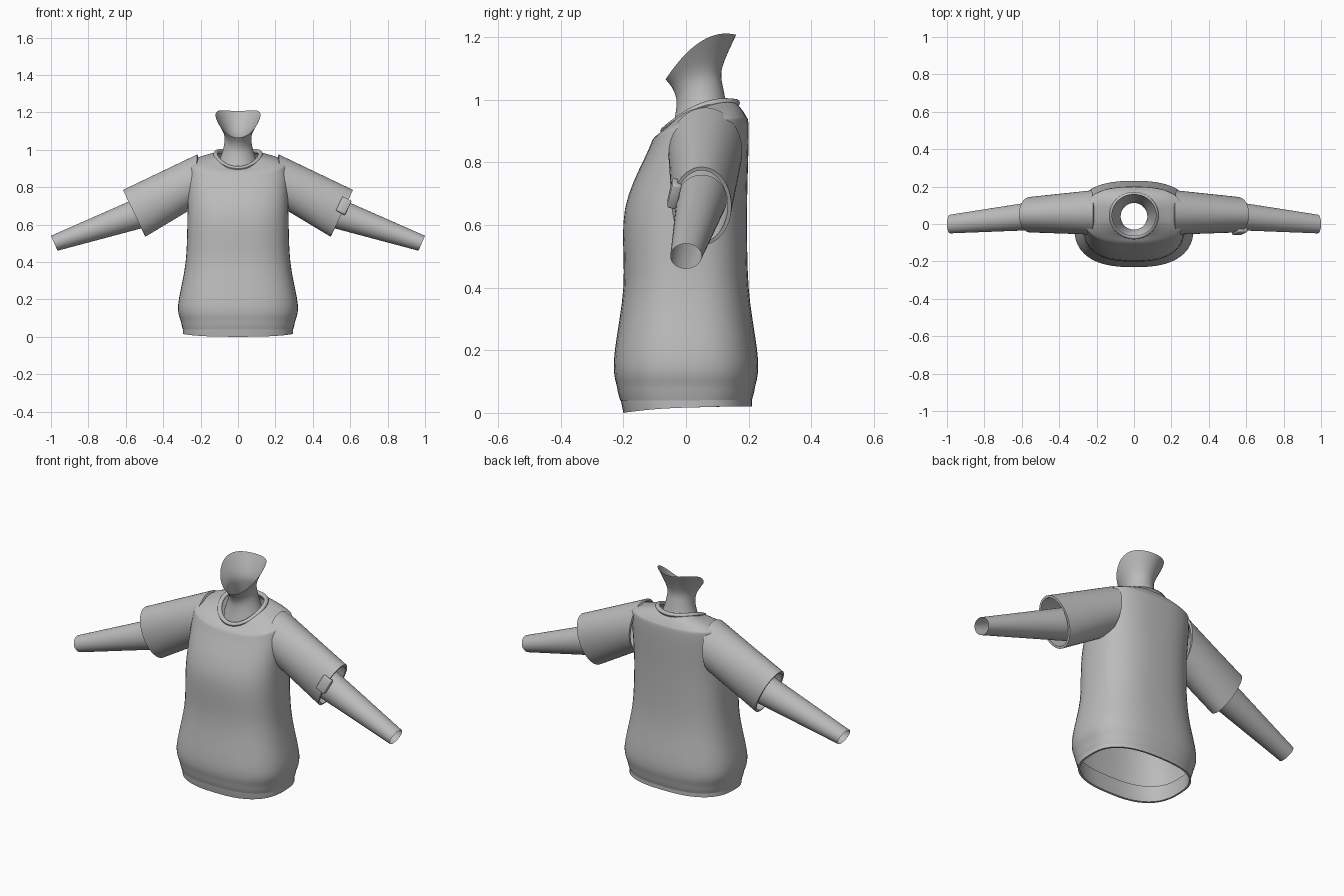
import bpy, bmesh, math
from mathutils import Vector

if "Cube" in bpy.data.objects:
    bpy.data.objects.remove(bpy.data.objects["Cube"], do_unlink=True)

COLOUR = [.5] * 3 + [1]
grey = bpy.data.materials.new("plain grey")
grey.use_nodes = True
grey.diffuse_color = COLOUR
grey.node_tree.nodes["Principled BSDF"].inputs["Base Color"].default_value = COLOUR


def finish(name, bm, thickness=0):
    """Turn a bmesh into a shaded object, with optional cloth thickness."""
    bmesh.ops.recalc_face_normals(bm, faces=bm.faces)
    mesh = bpy.data.meshes.new(name)
    bm.to_mesh(mesh)
    bm.free()
    mesh.materials.append(grey)
    part = bpy.data.objects.new(name, mesh)
    bpy.context.collection.objects.link(part)
    bpy.ops.object.select_all(action='DESELECT')
    part.select_set(True)
    bpy.context.view_layer.objects.active = part
    if thickness:
        cloth = part.modifiers.new("cloth", 'SOLIDIFY')
        cloth.thickness = thickness
        bpy.ops.object.modifier_apply(modifier=cloth.name)
    bpy.ops.object.shade_smooth_by_angle(angle=math.radians(50))
    return part


def loft(name, rings, ring_point, thickness=0, segments=48):
    """Skin a tube over rings; ring_point(ring, cos, sin) gives each point."""
    bm = bmesh.new()
    angles = [math.tau * i / segments for i in range(segments)]
    loops = [[bm.verts.new(ring_point(ring, math.cos(a), math.sin(a))) for a in angles]
             for ring in rings]
    for low, high in zip(loops, loops[1:]):
        for i in range(segments):
            bm.faces.new((low[i - 1], low[i], high[i], high[i - 1]))
    return finish(name, bm, thickness)


def blend(rings, steps=5):
    """Pass a smooth spline through a few key rings."""
    keys = [Vector(ring) for ring in rings]
    padded = [keys[0]] + keys + [keys[-1]]
    result = []
    for before, start, end, after in zip(padded, padded[1:], padded[2:], padded[3:]):
        leave, arrive = (end - before) / 2, (after - start) / 2
        for i in range(steps):
            t = i / steps
            ease = t * t * (3 - 2 * t)
            result.append(start.lerp(end, ease) + leave * t * (1 - t) ** 2
                          - arrive * t * t * (1 - t))
    return result + [keys[-1]]


def level(half_width, half_depth, height):
    return (half_width, -half_depth, half_depth, height, height)


def upright(squareness):
    """Ring: half width, front y, back y, front z, back z."""
    def rounded(value):
        return math.copysign(abs(value) ** (2 / squareness), value)

    def point(ring, c, s):
        half_width, front, back, low, high = ring
        rise = (high - low) * (.5 + s / 2 + .35 * c * c)
        y = (front + back) / 2 + (back - front) / 2 * rounded(s)
        return Vector((half_width * rounded(c), y, low + rise))
    return point


def limb(side):
    """Ring: top x and z, bottom x and z, centre y, half depth."""
    def point(ring, c, s):
        top_x, top_z, bottom_x, bottom_z, centre, depth = ring
        mix = (1 + s) / 2
        x = bottom_x + (top_x - bottom_x) * mix
        z = bottom_z + (top_z - bottom_z) * mix
        return Vector((side * x, centre + depth * c, z))
    return point


def taper(start, end, first=0, steps=6):
    """Even rings between two ends; a negative first extends the root inward."""
    start, end = Vector(start), Vector(end)
    return [start.lerp(end, first + (1 - first) * i / steps) for i in range(steps + 1)]


# Shirt body: flared bottom, straight chest, shoulders leaning to the neckline
neckline = (.12, -.07, .16, .9, .99)
body = [level(.295, .21, .04), level(.305, .22, .08), level(.32, .23, .17),
        level(.28, .2, .4), level(.27, .195, .65),
        (.27, -.12, .2, .84, .9), (.25, -.1, .19, .88, .95), neckline]
loft("shirt_body", blend(body), upright(2.6))

# Narrower hem band below the body
hem = [level(.295, .21, .1), level(.295, .21, .05), (.295, -.2, .21, 0, .02)]
loft("shirt_hem", hem, upright(2.6), thickness=.01)

# Collar: a thin roll swept around the neckline
width, front, back, low, high = neckline
collar = []
for i in range(13):
    turn = math.tau * i / 12
    out, up = .012 * math.cos(turn), .012 * math.sin(turn)
    collar.append((width + out, front - out, back + out, low + up, high + up))
loft("collar", collar, upright(2))

# Neck with a slanted open rim that juts forward under the chin
neck = [(.1, -.05, .14, .88, .95), (.075, -.03, .12, .98, 1.03),
        (.076, -.04, .115, 1.03, 1.1), (.12, -.065, .16, 1.065, 1.207)]
loft("neck", blend(neck), upright(2))

# Short sleeves and tapered bare arms, open at the ends
sleeve = taper((.27, .95, .27, .67, .06, .115), (.615, .785, .495, .535, .05, .095), first=-.15)
arm = taper((.5, .76, .44, .6, .05, .08), (1, .54, .965, .46, 0, .05))
for side, word in ((1, "left"), (-1, "right")):
    loft(word + "_sleeve", sleeve, limb(side), thickness=.012)
    loft(word + "_arm", arm, limb(side))

# Small folded tab on the left cuff
bm = bmesh.new()
bmesh.ops.create_cube(bm, size=1)
bmesh.ops.scale(bm, vec=(.055, .03, .085), verts=bm.verts)
bmesh.ops.bevel(bm, geom=bm.edges[:], offset=.006, segments=2, affect='EDGES', profile=.5)
tab = finish("cuff_tab", bm)
tab.location = (.565, -.037, .7)
tab.rotation_euler = (math.radians(-12), math.radians(26), 0)
